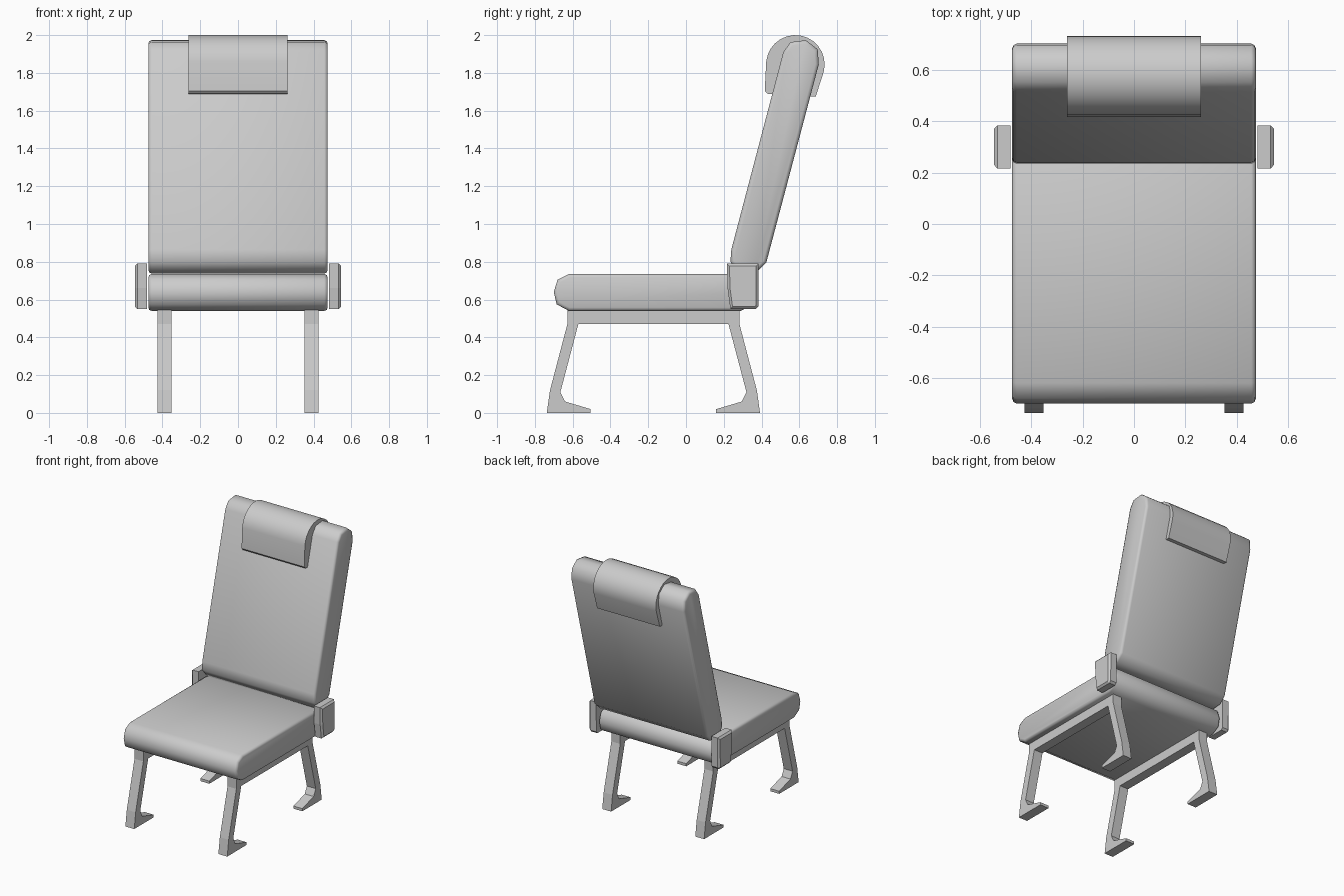
import bpy, bmesh, math

if "Cube" in bpy.data.objects:
    bpy.data.objects.remove(bpy.data.objects["Cube"])


def extrude_profile(name, pts, x0, x1, bevel=0.0, segs=2, smooth=None, outer_only=False):
    """Extrude a (y, z) outline from x0 to x1, rounding the rims of the end caps."""
    bm = bmesh.new()
    face = bm.faces.new([bm.verts.new((x0, y, z)) for y, z in pts])
    new = bmesh.ops.extrude_face_region(bm, geom=[face])["geom"]
    for v in new:
        if isinstance(v, bmesh.types.BMVert):
            v.co.x = x1
    bmesh.ops.recalc_face_normals(bm, faces=bm.faces)
    if bevel:
        far = x1 if abs(x1) > abs(x0) else x0
        rim = [e for e in bm.edges
               if abs(e.verts[0].co.x - e.verts[1].co.x) < 1e-6
               and (not outer_only or abs(e.verts[0].co.x - far) < 1e-6)]
        bmesh.ops.bevel(bm, geom=rim, offset=bevel, segments=segs,
                        profile=0.5, affect='EDGES')
    mesh = bpy.data.meshes.new(name)
    bm.to_mesh(mesh)
    bm.free()
    obj = bpy.data.objects.new(name, mesh)
    bpy.context.collection.objects.link(obj)
    if smooth:
        bpy.ops.object.select_all(action='DESELECT')
        obj.select_set(True)
        bpy.context.view_layer.objects.active = obj
        bpy.ops.object.shade_smooth_by_angle(angle=math.radians(smooth))
    return obj


# Seat cushion: rounded front and back ends
front = [(-0.62, 0.735), (-0.68, 0.705), (-0.70, 0.64), (-0.685, 0.575), (-0.62, 0.54)]
back = [(-0.33 - y, z) for y, z in reversed(front)]
extrude_profile("seat", front + back, -0.475, 0.475, 0.018, 2, 55)

# Reclined backrest cushion
backrest = [(0.24, 0.865), (0.235, 0.80), (0.285, 0.738), (0.375, 0.747), (0.425, 0.795),
            (0.703, 1.845), (0.697, 1.925), (0.635, 1.973), (0.553, 1.963), (0.515, 1.91)]
extrude_profile("backrest", backrest, -0.475, 0.475, 0.018, 2, 55)

# Headrest pad draped over the top of the backrest
arc = [(0.579 + 0.155 * math.cos(a), 1.845 + 0.155 * math.sin(a))
       for a in (math.radians(175 - i * 190 / 14) for i in range(15))]
headrest = [(0.465, 1.687), (0.43, 1.69), (0.417, 1.705)] + arc + [(0.687, 1.675), (0.655, 1.675)]
extrude_profile("headrest", headrest, -0.262, 0.262, 0, 1, 35)

# Side brackets and leg frames, one per side
bracket = [(0.217, 0.79), (0.385, 0.79), (0.383, 0.565), (0.37, 0.55), (0.235, 0.55), (0.22, 0.66)]
half = [(-0.57, 0.47), (-0.665, 0.11), (-0.64, 0.06), (-0.505, 0.02), (-0.505, 0.0),
        (-0.737, 0.0), (-0.72, 0.12), (-0.628, 0.47), (-0.628, 0.545)]
frame = half + [(-0.345 - y, z) for y, z in reversed(half)]
for side, s in (("left", -1), ("right", 1)):
    extrude_profile(side + "_bracket", bracket, s * 0.482, s * 0.546, 0.013, 1, None, True)
    extrude_profile(side + "_leg_frame", frame, s * 0.352, s * 0.426)
